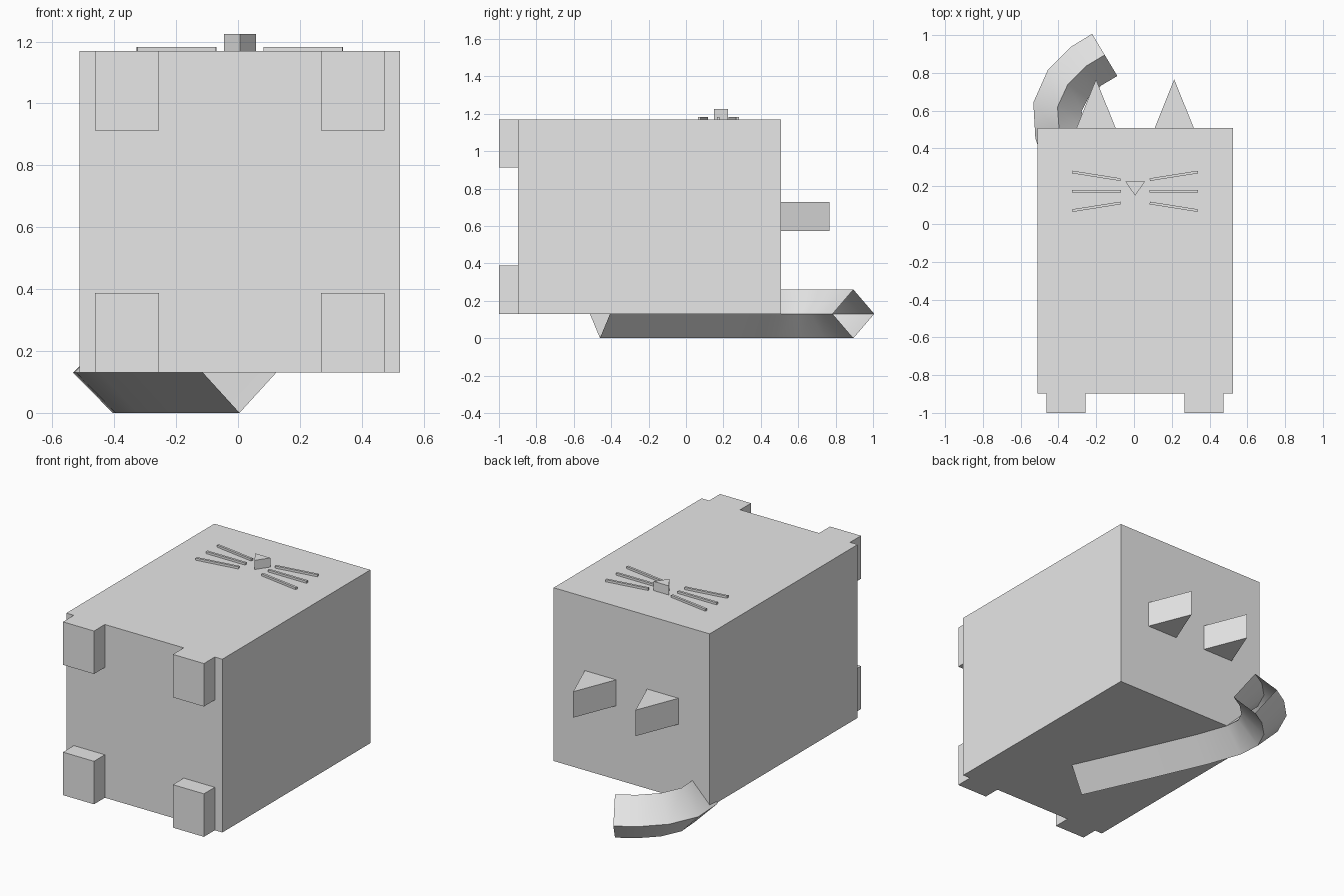
import bpy
import bmesh
import math
from mathutils import Matrix, Vector

if "Cube" in bpy.data.objects:
    bpy.data.objects.remove(bpy.data.objects["Cube"], do_unlink=True)

# One plain grey for the whole model
grey = bpy.data.materials.new("plain_grey")
grey.use_nodes = True
grey.diffuse_color = (0.8, 0.8, 0.8, 1)
grey.node_tree.nodes["Principled BSDF"].inputs["Base Color"].default_value = (0.8, 0.8, 0.8, 1)

MID = 0.006   # centre line of the body
TOP = 1.17
BASE = 0.13


def finish(name, bm):
    bmesh.ops.recalc_face_normals(bm, faces=bm.faces)
    mesh = bpy.data.meshes.new(name)
    bm.to_mesh(mesh)
    bm.free()
    mesh.materials.append(grey)
    obj = bpy.data.objects.new(name, mesh)
    bpy.context.collection.objects.link(obj)
    return obj


def box(name, low, high, angle=0):
    low, high = Vector(low), Vector(high)
    bm = bmesh.new()
    size = Matrix.Diagonal((*(high - low), 1))
    place = Matrix.Translation((low + high) / 2) @ Matrix.Rotation(angle, 4, "Z")
    bmesh.ops.create_cube(bm, size=1, matrix=place @ size)
    return finish(name, bm)


def prism(name, outline, low, high):
    bm = bmesh.new()
    face = bm.faces.new([bm.verts.new((x, y, low)) for x, y in outline])
    side = bmesh.ops.extrude_face_region(bm, geom=[face])["geom"]
    verts = [v for v in side if isinstance(v, bmesh.types.BMVert)]
    bmesh.ops.translate(bm, verts=verts, vec=(0, 0, high - low))
    return finish(name, bm)


# Body block
box("body", (-0.512, -0.897, BASE), (0.524, 0.507, TOP))

for label, s in (("right", -1), ("left", 1)):
    # Feet, at the top and bottom of the front face
    x = MID + s * 0.365
    for level, z in (("lower", BASE), ("upper", 0.912)):
        box(f"{level}_{label}_foot", (x - 0.103, -1, z), (x + 0.103, -0.897, z + 0.258))

    # Pointed ears on the back face
    x = MID + s * 0.207
    prism(f"{label}_ear", [(x - 0.104, 0.507), (x + 0.104, 0.507), (x, 0.766)], 0.572, 0.728)

    # Three whiskers fanning outwards
    x = MID + s * 0.128 + s * 0.077
    for i in (-1, 0, 1):
        y = 0.173 + i * 0.082
        box(f"{label}_whisker_{i + 2}", (x - 0.129, y - 0.007, TOP),
            (x + 0.129, y + 0.007, TOP + 0.013), s * i * math.radians(9))

# Nose
prism("nose", [(MID - 0.052, 0.225), (MID + 0.052, 0.225), (MID, 0.15)], TOP, 1.225)

# Tail: an open four-sided tube under the body, curling out behind
path = [(0.005, -0.46), (-0.19, -0.03), (-0.325, 0.28), (-0.395, 0.48),
        (-0.405, 0.62), (-0.35, 0.74), (-0.255, 0.835), (-0.155, 0.895)]
curve = bpy.data.curves.new("tail", "CURVE")
curve.dimensions = "3D"
curve.twist_mode = "Z_UP"
curve.bevel_depth = 0.13
curve.bevel_resolution = 0
spline = curve.splines.new("POLY")
spline.points.add(len(path) - 1)
for point, (x, y) in zip(spline.points, path):
    point.co = (x, y, BASE, 1)
curve.materials.append(grey)
tail = bpy.data.objects.new("tail", curve)
bpy.context.collection.objects.link(tail)
bpy.ops.object.select_all(action="DESELECT")
tail.select_set(True)
bpy.context.view_layer.objects.active = tail
bpy.ops.object.convert(target="MESH")
bpy.ops.object.shade_smooth_by_angle(angle=math.radians(40))
